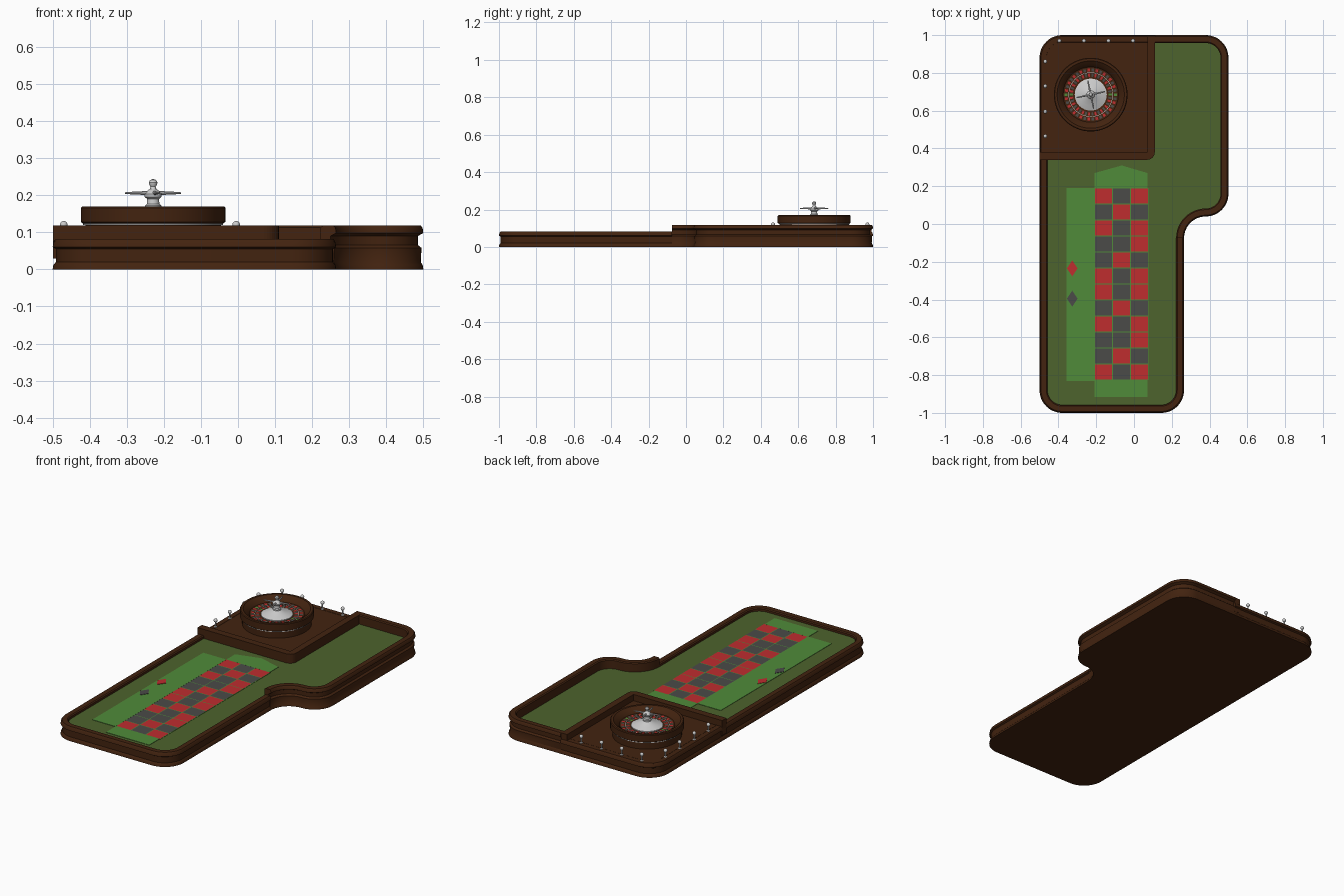
import bpy, bmesh, math
from mathutils import Vector

if "Cube" in bpy.data.objects:
    bpy.data.objects.remove(bpy.data.objects["Cube"])

def material(name, rgb):
    m = bpy.data.materials.new(name)
    m.diffuse_color = (*rgb, 1)
    m.use_nodes = True
    m.node_tree.nodes["Principled BSDF"].inputs["Base Color"].default_value = m.diffuse_color
    return m

WOOD = material("dark wood", (0.056, 0.017, 0.005))
FELT = material("olive felt", (0.075, 0.125, 0.026))
GREEN = material("light green", (0.08, 0.26, 0.042))
RED = material("red", (0.52, 0.026, 0.028))
GREY = material("charcoal", (0.07, 0.07, 0.065))
SILVER = material("silver", (0.6, 0.6, 0.6))

def make(name, verts, faces, mats, idx=None, smooth=True):
    me = bpy.data.meshes.new(name)
    me.from_pydata([tuple(v) for v in verts], [], faces)
    for m in mats:
        me.materials.append(m)
    if idx:
        for p, i in zip(me.polygons, idx):
            p.material_index = i
    bm = bmesh.new()
    bm.from_mesh(me)
    bmesh.ops.recalc_face_normals(bm, faces=bm.faces)
    bm.to_mesh(me)
    bm.free()
    ob = bpy.data.objects.new(name, me)
    bpy.context.collection.objects.link(ob)
    if smooth:
        bpy.context.view_layer.objects.active = ob
        ob.select_set(True)
        bpy.ops.object.shade_smooth_by_angle(angle=math.radians(35))
        ob.select_set(False)
    return ob

def prism(name, pts, z0, z1, mat, top=None):
    n = len(pts)
    verts = [(x, y, z0) for x, y in pts] + [(x, y, z1) for x, y in pts]
    faces = [tuple(range(n)), tuple(range(n, 2 * n))]
    faces += [(i, (i + 1) % n, n + (i + 1) % n, n + i) for i in range(n)]
    return make(name, verts, faces, [mat, top or mat], [0, 1] + [0] * n, False)

def rect(name, x0, x1, y0, y1, z0, z1, mat):
    return prism(name, [(x0, y0), (x1, y0), (x1, y1), (x0, y1)], z0, z1, mat)

def arc(cx, cy, r, a0, a1, n=12):
    return [(cx + r * math.cos(math.radians(a0 + (a1 - a0) * i / n)),
             cy + r * math.sin(math.radians(a0 + (a1 - a0) * i / n))) for i in range(n + 1)]

def lathe(name, prof, mat, cx, cy, n=64):
    verts, faces, k = [], [], len(prof)
    for i in range(n):
        a = 2 * math.pi * i / n
        verts += [(cx + r * math.cos(a), cy + r * math.sin(a), z) for r, z in prof]
    for i in range(n):
        j = (i + 1) % n
        faces += [(i * k + p, j * k + p, j * k + p + 1, i * k + p + 1) for p in range(k - 1)]
    faces += [tuple(i * k for i in range(n)), tuple(i * k + k - 1 for i in range(n))]
    return make(name, verts, faces, [mat])

# Table outline at inset d, split into the low and high stretch
def low_path(d):
    return ([(0.11, 1 - d)] + arc(-.38, .88, .12 - d, 90, 180) + arc(-.38, -.88, .12 - d, 180, 270)
            + arc(.145, -.88, .12 - d, 270, 360) + [(.265 - d, -.075)])

def high_path(d):
    return (arc(.38, -.075, .115 + d, 180, 90) + arc(.38, .16, .12 - d, 270, 360)[1:]
            + arc(.38, .88, .12 - d, 0, 90) + [(.11, 1 - d)])

def rail(name, path, prof):
    rings = [[(x, y, z) for x, y in path(d)] for d, z in prof]
    n, k = len(rings[0]), len(prof)
    verts = [v for r in rings for v in r]
    faces = [(p * n + i, p * n + i + 1, (p + 1) % k * n + i + 1, (p + 1) % k * n + i)
             for p in range(k) for i in range(n - 1)]
    faces += [tuple(p * n for p in range(k)), tuple(p * n + n - 1 for p in range(k))]
    return make(name, verts, faces, [WOOD])

# Grooved rails, raised around the wing
rail("low_rail", low_path, [(.0, 0), (.002, .012), (.009, .02), (.009, .055), (0, .06), (.003, .076),
                            (.008, .082), (.036, .082), (.042, .077), (.042, 0)])
rail("high_rail", high_path, [(.0, 0), (.002, .012), (.007, .02), (.005, .058), (.015, .066), (.015, .09),
                              (0, .098), (.002, .112), (.007, .118), (.036, .118), (.042, .113), (.042, 0)])

# Table bed with felt top
FZ = 0.065
prism("table_bed", low_path(.03) + high_path(.03)[1:-1], 0.0, FZ, WOOD, FELT)

# Wheel corner: floor and raised L-shaped lip
rect("wheel_platform", -.462, .09, .36, .962, .05, .0815, WOOD)
prism("platform_lip", [(-.499, .34)] + arc(.07, .38, .04, 270, 360, 8)
      + [(.11, .992), (.072, .992), (.072, .38), (-.499, .38)], .03, .118, WOOD)

# Betting layout: number grid
X0, W, Y0, H = -.208, .0945, .19, .0846
reds = {1, 3, 5, 7, 9, 12, 14, 16, 18, 19, 21, 23, 25, 27, 30, 32, 34, 36}
for colour, mat in (("red", RED), ("charcoal", GREY)):
    verts, faces = [], []
    for k in range(36):
        if ((k + 1) in reds) != (mat is RED):
            continue
        x, y, b = X0 + (k % 3) * W, Y0 - (k // 3) * H, len(verts)
        g = .002
        verts += [(x + g, y - g, FZ + .003), (x + g, y - H + g, FZ + .003),
                  (x + W - g, y - H + g, FZ + .003), (x + W - g, y - g, FZ + .003)]
        faces.append((b, b + 1, b + 2, b + 3))
    make(colour + "_number_squares", verts, faces, [mat], smooth=False)

# Betting layout: green fields and diamonds
XR = X0 + 3 * W
rect("grid_backing", X0, XR, Y0 - 12 * H, Y0, FZ - .01, FZ + .0015, GREEN)
prism("zero_field", [(X0, Y0), (XR - .005, Y0), (XR - .005, .27), (-.065, .31), (X0, .27)], FZ - .01, FZ + .002, GREEN)
rect("column_field", X0, XR - .005, -.917, Y0 - 12 * H, FZ - .01, FZ + .002, GREEN)
rect("outside_field", -.357, X0, -.83, Y0, FZ - .01, FZ + .002, GREEN)
for nm, y, mat in (("red_diamond", -.235, RED), ("charcoal_diamond", -.395, GREY)):
    prism(nm, [(-.355, y), (-.327, y - .042), (-.299, y), (-.327, y + .042)], FZ, FZ + .004, mat)

# Wheel bowl
CX, CY = -.229, .685
lathe("wheel_bowl", [(.183, .075), (.183, .12), (.195, .128), (.195, .166), (.191, .17), (.178, .17),
                     (.17, .163), (.152, .15), (.146, .14), (.085, .134), (.02, .134)], WOOD, CX, CY)
lathe("base_trim", [(.18, .12), (.189, .12), (.189, .124), (.18, .124)], SILVER, CX, CY)

# Number pockets: alternating plates in two rings
def pockets(name, r0, r1, z0, z1, fill):
    verts, faces, idx, n = [], [], [], 38
    for i in range(n):
        for e, r, z in ((-fill, r0, z0), (-fill, r1, z1), (fill, r1, z1), (fill, r0, z0)):
            a = 2 * math.pi * (i + e) / n
            verts.append((CX + r * math.cos(a), CY + r * math.sin(a), z))
        faces.append(tuple(range(4 * i, 4 * i + 4)))
        idx.append(2 if i in (0, 19) else i % 2)
    make(name, verts, faces, [RED, GREY, GREEN], idx, False)

pockets("number_ring", .122, .138, .1395, .141, .3)
pockets("pocket_ring", .094, .112, .1365, .1385, .3)
lathe("pocket_trim", [(.115, .134), (.115, .1395), (.1175, .1395), (.1175, .134)], SILVER, CX, CY)

# Silver cone and turret
lathe("wheel_cone", [(.085, .13), (.085, .139), (.06, .149), (.03, .16), (.022, .165), (.022, .172), (.017, .177),
                     (.016, .19), (.023, .196), (.023, .203), (.016, .212), (.009, .217), (.007, .223),
                     (.011, .23), (.0115, .235), (.008, .241), (.001, .244)], SILVER, CX, CY, 32)
for i in range(4):
    a = math.radians(12 + 90 * i)
    u, v = Vector((math.cos(a), math.sin(a), 0)), Vector((-math.sin(a), math.cos(a), 0))
    c, verts = Vector((CX, CY, .206)), []
    for r, w, h in ((.012, .006, .006), (.045, .004, .004), (.07, .004, .003), (.077, .002, .002)):
        verts += [c + u * r + v * w * math.cos(t * math.pi / 4) + Vector((0, 0, h * math.sin(t * math.pi / 4)))
                  for t in range(8)]
    faces = [(8 * s + t, 8 * s + (t + 1) % 8, 8 * s + 8 + (t + 1) % 8, 8 * s + 8 + t)
             for s in range(3) for t in range(8)] + [tuple(range(8)), tuple(range(24, 32))]
    make("turret_arm_%d" % (i + 1), verts, faces, [SILVER])

# Ball-topped posts along the two outer edges
spots = [(-.47, y) for y in (.465, .595, .73, .86)] + [(x, .97) for x in (-.395, -.265, -.135, -.005)]
post = [(.009, .08), (.009, .084), (.004, .087), (.004, .11)]
post += [(.0105 * math.sin(t), .12 - .0105 * math.cos(t)) for t in (math.pi * k / 8 for k in range(1, 8))]
for i, (x, y) in enumerate(spots):
    lathe("edge_post_%d" % (i + 1), post + [(.0005, .1305)], SILVER, x, y, 16)
